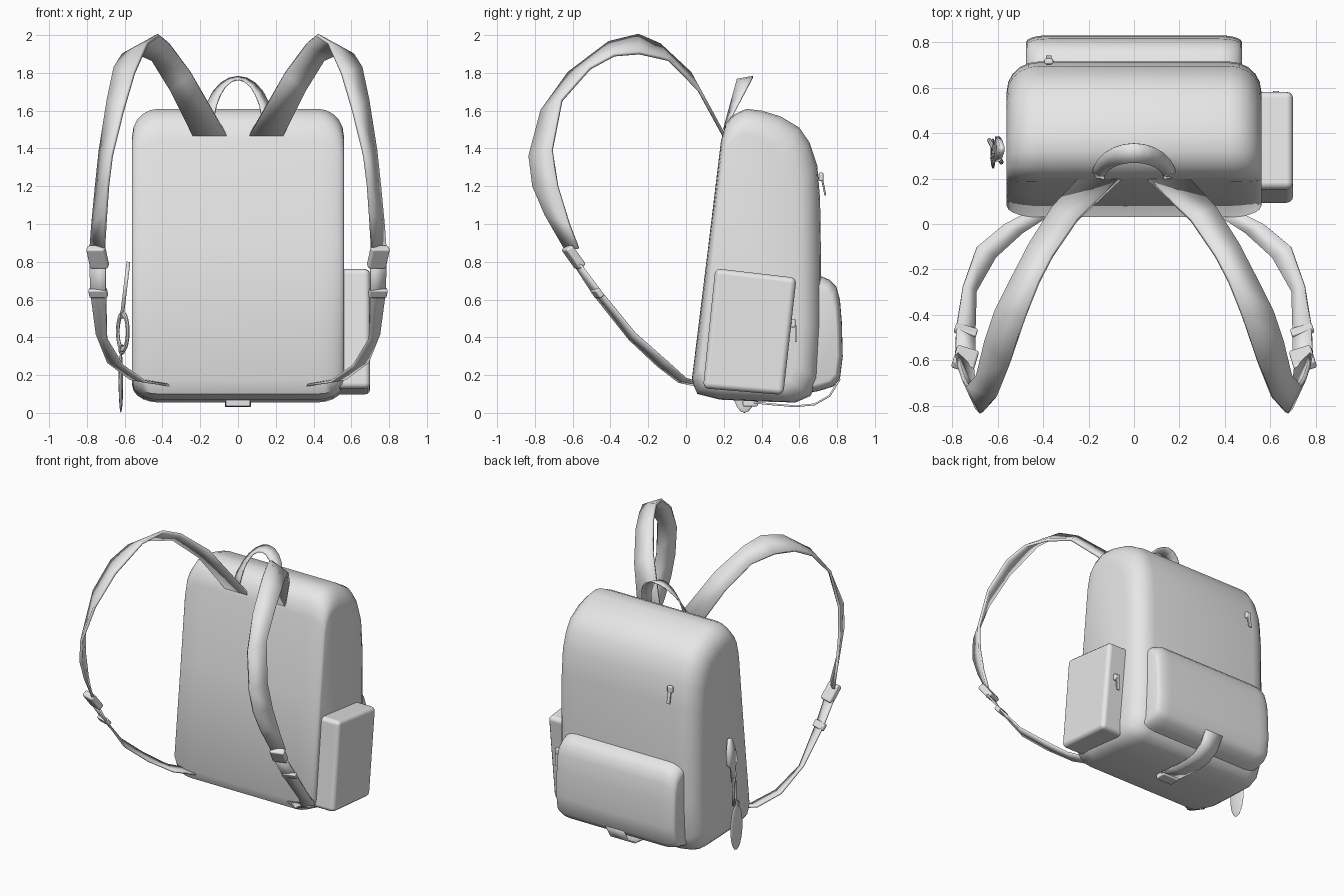
import bpy, bmesh
from math import sin, cos, pi, radians
from mathutils import Vector

old = bpy.data.objects.get("Cube")
if old:
    bpy.data.objects.remove(old, do_unlink=True)

fabric = bpy.data.materials.new("light_grey")
fabric.use_nodes = True
grey = (0.8, 0.8, 0.8, 1)
fabric.diffuse_color = grey
fabric.node_tree.nodes["Principled BSDF"].inputs["Base Color"].default_value = grey


def finish(name, bm, thickness=0, bevel=0, angle=40):
    """Turn a bmesh into a smooth-shaded object with optional modifiers."""
    bmesh.ops.recalc_face_normals(bm, faces=bm.faces[:])
    mesh = bpy.data.meshes.new(name)
    bm.to_mesh(mesh)
    bm.free()
    mesh.materials.append(fabric)
    obj = bpy.data.objects.new(name, mesh)
    bpy.context.collection.objects.link(obj)
    bpy.ops.object.select_all(action='DESELECT')
    obj.select_set(True)
    bpy.context.view_layer.objects.active = obj
    bpy.ops.object.shade_smooth_by_angle(angle=radians(angle))
    if thickness:
        mod = obj.modifiers.new("Thickness", 'SOLIDIFY')
        mod.thickness = thickness
        mod.offset = 0
    if bevel:
        mod = obj.modifiers.new("Soft edges", 'BEVEL')
        mod.width = bevel
        mod.segments = 3
        mod.harden_normals = True
    return obj


def loft(name, rings):
    """Skin closed rings of equal length and cap both ends."""
    bm = bmesh.new()
    loops = [[bm.verts.new(p) for p in ring] for ring in rings]
    for a, b in zip(loops, loops[1:]):
        for i in range(len(a)):
            j = (i + 1) % len(a)
            bm.faces.new((a[i], a[j], b[j], b[i]))
    bm.faces.new(loops[0])
    bm.faces.new(loops[-1])
    return finish(name, bm, angle=50)


def cushion(name, profile, half, corner, front, back, low, top):
    """Side profile swept across x, shrinking roundly towards both sides."""
    ys, zs = zip(*profile)
    y0, z0 = min(ys), min(zs)
    dy, dz = max(ys) - y0, max(zs) - z0

    def ring(side, t):
        k = 1 - cos(t)
        out = []
        for y, z in profile:
            u, v = (y - y0) / dy, (z - z0) / dz
            out.append((side * (half - corner + corner * sin(t)),
                        y + k * (front * (1 - u) - back * u),
                        z + k * (low * (1 - v) - top * v)))
        return out

    steps = [i * pi / 10 for i in range(6)]
    return loft(name, [ring(-1, t) for t in reversed(steps)] + [ring(1, t) for t in steps])


def ribbon(name, edge_a, edge_b, thickness=0.014, side=1):
    """Strip of webbing between two edge lines."""
    bm = bmesh.new()
    pairs = [[bm.verts.new((p[0] * side, p[1], p[2])) for p in pair]
             for pair in zip(edge_a, edge_b)]
    for (a, b), (c, d) in zip(pairs, pairs[1:]):
        bm.faces.new((a, b, d, c))
    return finish(name, bm, thickness)


def box(name, loc, size, rot=(0, 0, 0), bevel=0.008):
    bm = bmesh.new()
    bmesh.ops.create_cube(bm, size=1)
    bmesh.ops.scale(bm, vec=size, verts=bm.verts[:])
    obj = finish(name, bm, bevel=bevel)
    obj.location, obj.rotation_euler = loc, rot
    return obj


def ring(name, loc, radius, wire, scale, rot):
    bpy.ops.mesh.primitive_torus_add(major_radius=radius, minor_radius=wire, location=loc,
                                     major_segments=20, minor_segments=8, rotation=rot)
    obj = bpy.context.object
    obj.name, obj.scale = name, scale
    obj.data.materials.append(fabric)
    bpy.ops.object.shade_smooth_by_angle()


# Main bag
cushion("main_bag", [
    (.03, .17), (.06, .1), (.18, .07), (.4, .06), (.58, .055), (.66, .09), (.7, .18),
    (.715, .45), (.715, .8), (.71, 1.13), (.695, 1.31), (.655, 1.43), (.6, 1.51),
    (.5, 1.57), (.4, 1.6), (.32, 1.61), (.255, 1.58), (.21, 1.53), (.185, 1.44),
    (.12, .9)], .56, .14, .05, .13, .09, .14)

# Large pocket on the back
cushion("back_pocket", [
    (.6, .1), (.7, .115), (.78, .14), (.815, .18), (.83, .3), (.825, .48), (.815, .6),
    (.795, .67), (.76, .705), (.7, .73), (.6, .73)], .475, .1, 0, .03, .04, .07)

# Side pocket
bm = bmesh.new()
face = bm.faces.new([bm.verts.new((.5, y, z)) for y, z in
                     ((.09, .13), (.515, .095), (.585, .715), (.155, .765))])
extruded = bmesh.ops.extrude_face_region(bm, geom=[face])
bmesh.ops.translate(bm, vec=(.2, 0, 0), verts=[
    v for v in extruded["geom"] if isinstance(v, bmesh.types.BMVert)])
for f in [f for f in bm.faces if all(v.co.x < .6 for v in f.verts)][1:]:
    bm.faces.remove(f)
finish("side_pocket", bm, bevel=.03)

# Shoulder straps: padded upper part, lower webbing and buckles
upper_inner = [
    (.06, .2, 1.47), (.25, .02, 1.8), (.36, -.14, 1.95), (.42, -.255, 2), (.48, -.41, 1.96),
    (.55, -.62, 1.8), (.61, -.765, 1.6), (.67, -.83, 1.36), (.69, -.81, 1.2),
    (.7, -.745, 1.05), (.71, -.64, .87)]
upper_outer = [
    (.24, .2, 1.47), (.36, .07, 1.71), (.46, -.09, 1.87), (.54, -.245, 1.905),
    (.61, -.38, 1.895), (.655, -.51, 1.825), (.69, -.66, 1.655), (.73, -.71, 1.39),
    (.75, -.68, 1.2), (.77, -.62, 1), (.78, -.57, .87)]
lower_inner = [
    (.7, -.6, .8), (.7, -.49, .63), (.695, -.3, .39), (.61, -.15, .25),
    (.49, -.04, .165), (.35, .05, .145)]
lower_outer = [
    (.785, -.57, .8), (.78, -.45, .64), (.75, -.27, .42), (.69, -.1, .27),
    (.57, 0, .18), (.43, .07, .16)]
for side, word in ((1, "left"), (-1, "right")):
    ribbon(word + "_shoulder_strap", upper_inner, upper_outer, .018, side)
    ribbon(word + "_lower_strap", lower_inner, lower_outer, .012, side)
    tilt = (.64, 0, side * .3)
    box(word + "_strap_buckle", (side * .743, -.595, .825), (.1, .045, .13), tilt, .012)
    box(word + "_strap_slider", (side * .74, -.47, .635), (.1, .03, .05), tilt)

# Top carry handle
arc = [i * pi / 12 for i in range(13)]
ribbon("carry_handle",
       [(.13 * cos(t), .2 + .07 * sin(t), 1.5 + .265 * sin(t)) for t in arc],
       [(.185 * cos(t), .21 + .145 * sin(t), 1.51 + .27 * sin(t)) for t in arc], .008)

# Loop and clip under the bag
under = [(.36, .055), (.46, .045), (.58, .035), (.68, .045), (.76, .09), (.815, .18)]
ribbon("bottom_loop", [(-.07, y, z) for y, z in under], [(.07, y, z) for y, z in under], .01)
box("bottom_clip", (0, .34, .052), (.13, .08, .035))


# Zip pulls
def zip_pull(name, loc, lean):
    x, y, z = loc
    box(name + "_slider", (x, y, z), (.04, .025, .045))
    box(name + "_tab", (x, y + .014, z - .055), (.026, .01, .09), (lean, 0, 0), .004)


zip_pull("main_zip", (-.375, .715, 1.25), .2)
zip_pull("side_zip", (.625, .567, .475), 0)

# Hanging charm: fob, clip ring and leaf-shaped tag
charm = Vector((-.61, .31, 0))
fob = [(.8, .012), (.72, .04), (.63, .055), (.6, .02), (.5, .02)]
ribbon("charm_fob",
       [charm + Vector((.03 - (.8 - z) * .12, .02 - w, z)) for z, w in fob],
       [charm + Vector((.03 - (.8 - z) * .12, .02 + w, z)) for z, w in fob], .02)
ring("charm_clip", charm + Vector((0, .01, .43)), .055, .01, (1.7, 1, 1), (0, pi / 2, .5))
ring("charm_link", charm + Vector((-.005, 0, .335)), .022, .006, (1, 1, 1), (0, pi / 2, -.6))
bm = bmesh.new()
bmesh.ops.create_uvsphere(bm, u_segments=16, v_segments=10, radius=1)
bmesh.ops.scale(bm, vec=(.012, .068, .165), verts=bm.verts[:])
tag = finish("charm_tag", bm, angle=80)
tag.location = charm + Vector((-.01, 0, .165))
